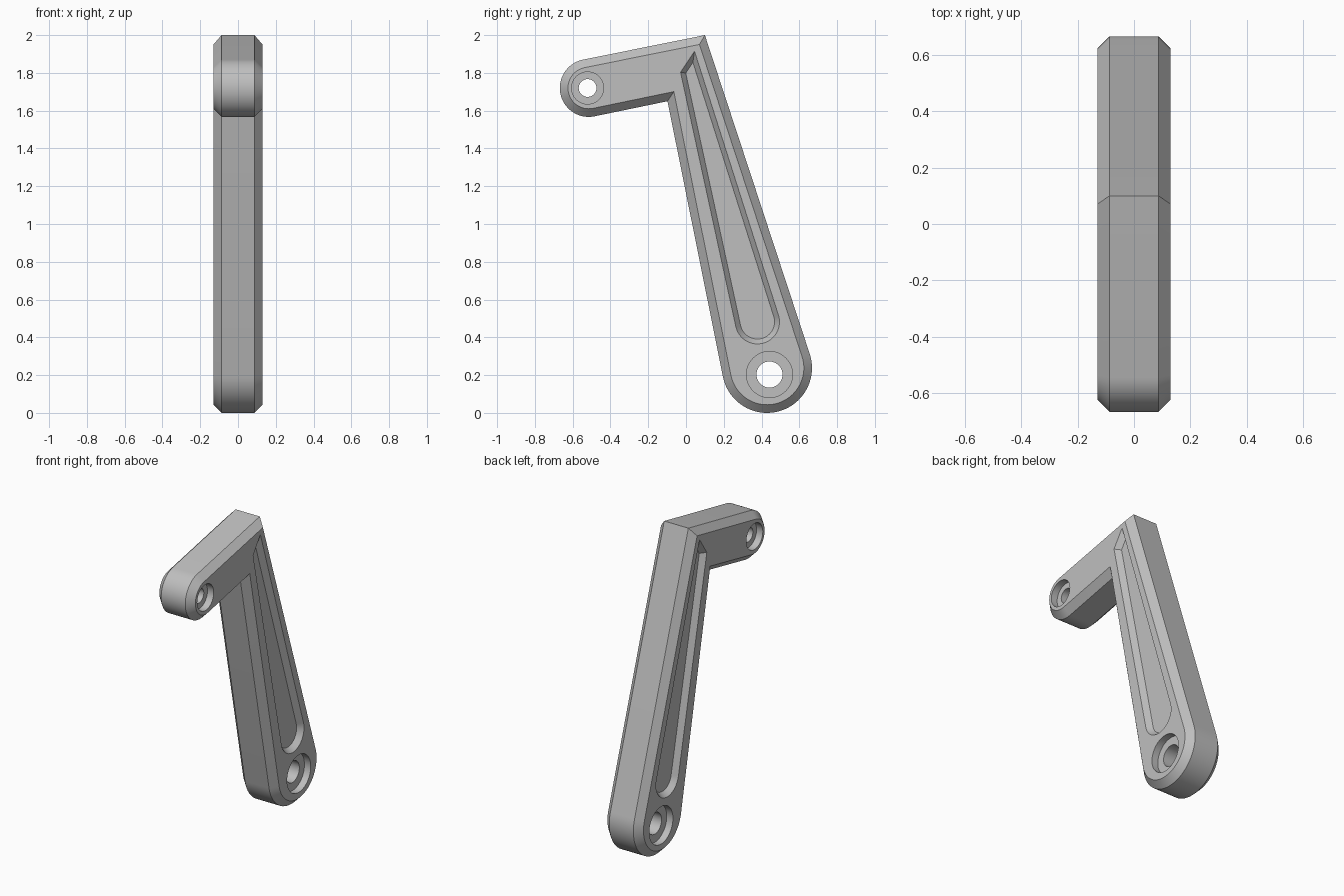
import bpy
import bmesh
from math import cos, sin, radians
from mathutils import Vector

if "Cube" in bpy.data.objects:
    bpy.data.objects.remove(bpy.data.objects["Cube"], do_unlink=True)

HALF = 0.13       # half thickness
CHAMFER = 0.043   # edge bevel
POCKET = 0.035    # recess depth
BORE = 0.045      # counterbore depth

metal = bpy.data.materials.new("grey metal")
metal.diffuse_color = (0.52, 0.52, 0.52, 1)
metal.use_nodes = True
metal.node_tree.nodes["Principled BSDF"].inputs["Base Color"].default_value = metal.diffuse_color


def arc(centre, radius, start, end, steps):
    """Points (y, z) on an arc, angles in degrees, counterclockwise."""
    angles = [radians(start + (end - start) * i / steps) for i in range(steps + 1)]
    return [Vector((centre[0] + radius * cos(a), centre[1] + radius * sin(a))) for a in angles]


def inset(points, distance):
    """Mitred inward offset of a counterclockwise outline."""
    result = []
    for i, p in enumerate(points):
        a = (p - points[i - 1]).normalized()
        b = (points[(i + 1) % len(points)] - p).normalized()
        na, nb = Vector((-a.y, a.x)), Vector((-b.y, b.x))
        result.append(p + (na + nb) * distance / (1 + na.dot(nb)))
    return result


def loft(name, rings):
    """Closed solid through (x, outline) rings."""
    bm = bmesh.new()
    loops = [[bm.verts.new((x, p.x, p.y)) for p in pts] for x, pts in rings]
    count = len(loops[0])
    for low, high in zip(loops, loops[1:]):
        for i in range(count):
            j = (i + 1) % count
            bm.faces.new((low[i], low[j], high[j], high[i]))
    bm.faces.new(loops[0][::-1])
    bm.faces.new(loops[-1])
    bmesh.ops.recalc_face_normals(bm, faces=bm.faces)
    mesh = bpy.data.meshes.new(name)
    bm.to_mesh(mesh)
    bm.free()
    mesh.materials.append(metal)
    obj = bpy.data.objects.new(name, mesh)
    bpy.context.collection.objects.link(obj)
    return obj


# Bent lever body with chamfered rims
outline = [Vector((0.10, 2.0))]
outline += arc((-0.515, 1.72), 0.153, 101.5, 281.5, 32)
outline += [Vector((-0.098, 1.65))]
outline += arc((0.429, 0.238), 0.238, 191.5, 378.8, 40)
face_outline = inset(outline, CHAMFER)
lever = loft("lever_body", [(-HALF, face_outline), (CHAMFER - HALF, outline),
                            (HALF - CHAMFER, outline), (HALF, face_outline)])

# Tapered recess on both sides
slot = [Vector((0.045, 1.915)), Vector((-0.029, 1.804))]
slot += arc((0.378, 0.482), 0.117, 192.2, 377.7, 32)
cutters = []
for side in (-1, 1):
    cutters.append(loft("recess_cutter", [
        (side * (HALF - POCKET), inset(slot, 0.026)),
        (side * HALF, slot),
        (side * (HALF + 0.02), inset(slot, -0.002))]))

# Through holes with a counterbore on each side
for centre, hole, bore in (((-0.521, 1.72), 0.047, 0.085), ((0.442, 0.203), 0.069, 0.122)):
    narrow = arc(centre, hole, 0, 352.5, 47)
    wide = arc(centre, bore, 0, 352.5, 47)
    step = HALF - BORE
    cutters.append(loft("hole_cutter", [(-0.2, wide), (-step, wide), (-step, narrow),
                                        (step, narrow), (step, wide), (0.2, wide)]))

# Cut the body, then drop the cutters
bpy.ops.object.select_all(action="DESELECT")
bpy.context.view_layer.objects.active = lever
lever.select_set(True)
for cutter in cutters:
    cutter.hide_render = True
    mod = lever.modifiers.new("cut", "BOOLEAN")
    mod.operation = "DIFFERENCE"
    mod.solver = "EXACT"
    mod.object = cutter
    bpy.ops.object.modifier_apply(modifier=mod.name)
    bpy.data.objects.remove(cutter, do_unlink=True)

bpy.ops.object.shade_smooth_by_angle(angle=radians(25))
